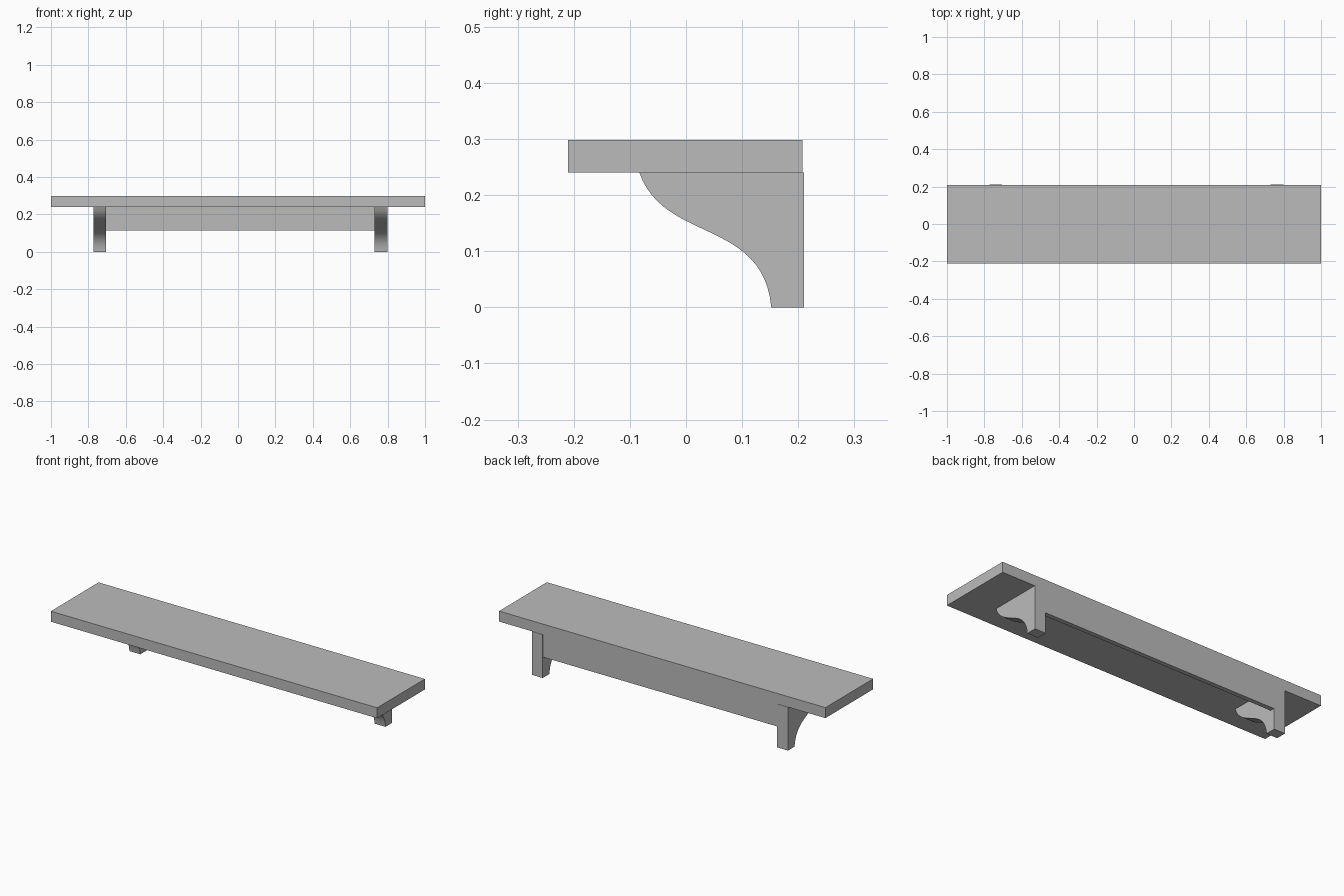
import bpy
import bmesh
from mathutils import Vector
from mathutils.geometry import interpolate_bezier

cube = bpy.data.objects.get("Cube")
if cube:
    bpy.data.objects.remove(cube, do_unlink=True)

# One plain grey finish
GREY = (0.5, 0.5, 0.5, 1.0)
grey = bpy.data.materials.new("plain grey")
grey.use_nodes = True
grey.diffuse_color = GREY
grey.node_tree.nodes["Principled BSDF"].inputs["Base Color"].default_value = GREY


def extrude_profile(name, profile, x0, x1):
    """Extrude a (y, z) outline along x from x0 to x1."""
    bm = bmesh.new()
    face = bm.faces.new([bm.verts.new((x0, y, z)) for y, z in profile])
    grown = bmesh.ops.extrude_face_region(bm, geom=[face])["geom"]
    moved = [g for g in grown if isinstance(g, bmesh.types.BMVert)]
    bmesh.ops.translate(bm, verts=moved, vec=(x1 - x0, 0, 0))
    bmesh.ops.recalc_face_normals(bm, faces=bm.faces)
    mesh = bpy.data.meshes.new(name)
    bm.to_mesh(mesh)
    bm.free()
    mesh.materials.append(grey)
    obj = bpy.data.objects.new(name, mesh)
    bpy.context.collection.objects.link(obj)
    return obj


def rectangle(y0, y1, z0, z1):
    return [(y0, z0), (y1, z0), (y1, z1), (y0, z1)]


SHELF_BOTTOM, SHELF_TOP = 0.24, 0.298
BACK = 0.208
RIGHT_INNER, LEFT_INNER = -0.705, 0.731
BRACKET_WIDTH = 0.067

# Shelf board and rear rail
extrude_profile("shelf_board", rectangle(-0.21, BACK, SHELF_BOTTOM, SHELF_TOP), -1, 1)
extrude_profile("back_rail", rectangle(BACK - 0.025, BACK, 0.115, SHELF_BOTTOM),
                RIGHT_INNER, LEFT_INNER)

# Brackets with an S-curved front edge
curve = interpolate_bezier(Vector((-0.083, SHELF_BOTTOM)), Vector((-0.04, 0.115)),
                           Vector((0.138, 0.158)), Vector((0.152, 0)), 25)
outline = [(p[0], p[1]) for p in curve] + [(0.21, 0), (0.21, SHELF_BOTTOM)]
for name, x0 in (("right_bracket", RIGHT_INNER - BRACKET_WIDTH),
                 ("left_bracket", LEFT_INNER)):
    bracket = extrude_profile(name, outline, x0, x0 + BRACKET_WIDTH)
    bpy.ops.object.select_all(action="DESELECT")
    bracket.select_set(True)
    bpy.context.view_layer.objects.active = bracket
    bpy.ops.object.shade_smooth_by_angle(angle=0.6)
